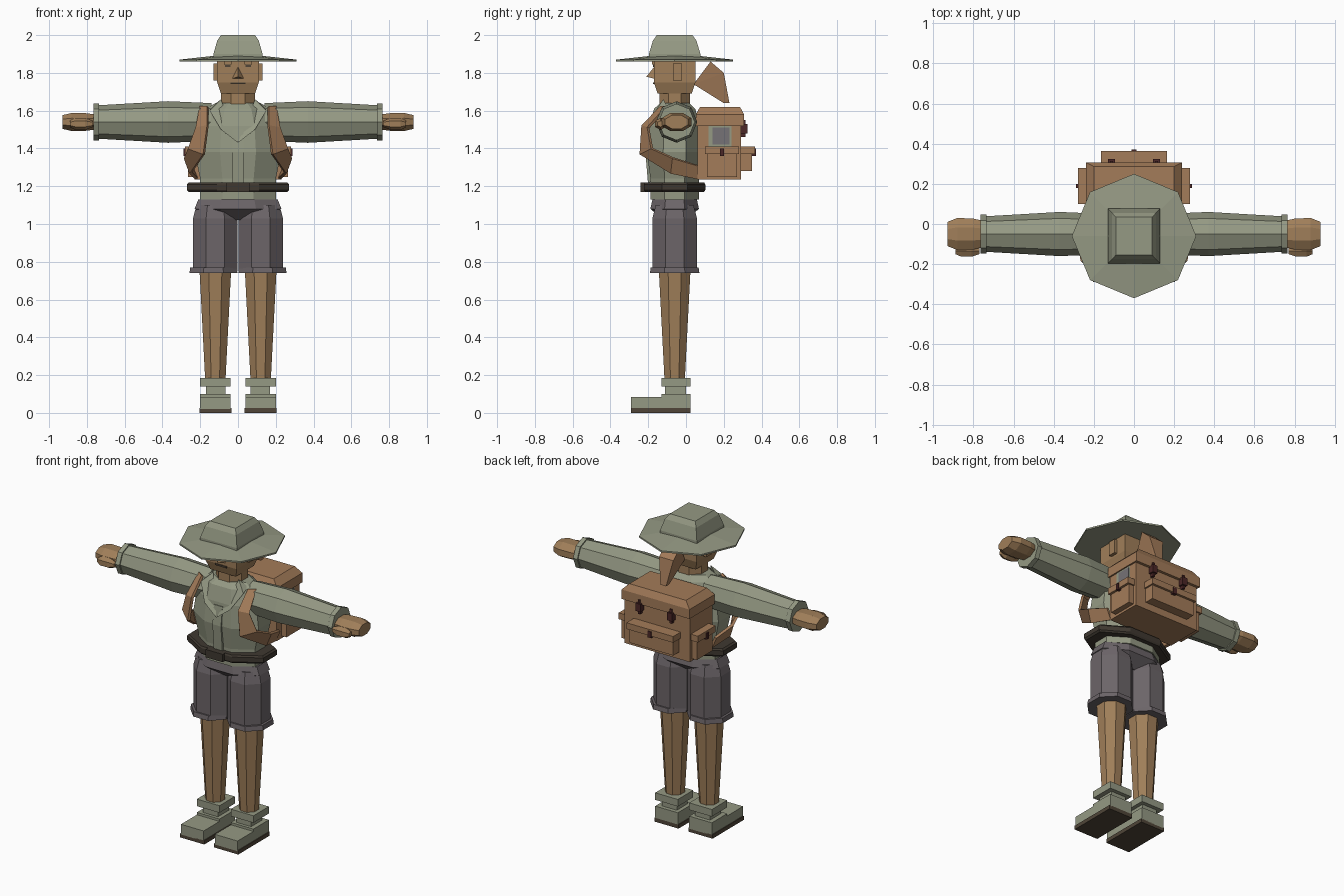
import bpy, bmesh, math
from mathutils import Matrix

default_cube = bpy.data.objects.get("Cube")
if default_cube:
    bpy.data.objects.remove(default_cube, do_unlink=True)


def material(name, red, green, blue):
    mat = bpy.data.materials.new(name)
    mat.use_nodes = True
    colour = (red, green, blue, 1)
    mat.diffuse_color = colour
    mat.node_tree.nodes["Principled BSDF"].inputs["Base Color"].default_value = colour
    return mat


SAGE = material("sage_green", .3, .32, .23)
SLATE = material("slate_grey", .15, .13, .14)
SKIN = material("tan_skin", .35, .21, .1)
LEATHER = material("tan_leather", .37, .2, .1)
BELT = material("dark_brown", .05, .04, .03)
SOLE = material("sole_brown", .08, .06, .04)
BUCKLE = material("oxblood", .07, .02, .02)
GREY = material("pale_grey", .18, .17, .18)


def finish(bm, name, mat):
    bmesh.ops.recalc_face_normals(bm, faces=bm.faces)
    mesh = bpy.data.meshes.new(name)
    bm.to_mesh(mesh)
    bm.free()
    mesh.materials.append(mat)
    part = bpy.data.objects.new(name, mesh)
    bpy.context.collection.objects.link(part)
    return part


def loft(name, mat, centre, profile, depth=1, sides=8, axis="z", flat=True):
    """Stack regular rings; the profile holds (position, radius) pairs."""
    bm = bmesh.new()
    phase = math.pi / sides if flat else 0
    rings = []
    for position, radius in profile:
        reach = radius / math.cos(phase)
        ring = []
        for i in range(sides):
            angle = phase + math.tau * i / sides
            a = centre[0] + reach * math.cos(angle)
            b = centre[1] + reach * depth * math.sin(angle)
            point = (a, b, position) if axis == "z" else (position, a, b)
            ring.append(bm.verts.new(point))
        rings.append(ring)
    for low, high in zip(rings, rings[1:]):
        for i in range(sides):
            bm.faces.new((low[i - 1], low[i], high[i], high[i - 1]))
    bm.faces.new(rings[0])
    bm.faces.new(rings[-1])
    return finish(bm, name, mat)


def hull(name, mat, points):
    bm = bmesh.new()
    verts = [bm.verts.new(point) for point in points]
    bmesh.ops.convex_hull(bm, input=verts)
    bmesh.ops.dissolve_limit(bm, angle_limit=.01, verts=bm.verts, edges=bm.edges)
    return finish(bm, name, mat)


def box(name, mat, xs, ys, zs):
    return hull(name, mat, [(x, y, z) for x in xs for y in ys for z in zs])


def centred_box(name, mat, half_width, ys, zs):
    return box(name, mat, (-half_width, half_width), ys, zs)


def both_sides(points):
    return [(side * x, y, z) for x, y, z in points for side in (-1, 1)]


def ribbon(name, mat, inner, outer, thickness):
    bm = bmesh.new()
    a = [bm.verts.new(point) for point in inner]
    b = [bm.verts.new(point) for point in outer]
    for i in range(1, len(a)):
        bm.faces.new((a[i - 1], a[i], b[i], b[i - 1]))
    solid = finish(bm, name, mat).modifiers.new("thickness", "SOLIDIFY")
    solid.thickness = thickness
    solid.offset = 0


body = (0, -.06)
face_y = -.17

# Hat
brim = 1.86
loft("hat_brim", SAGE, body, [(brim, .31), (brim + .01, .31), (brim + .03, .13)], flat=False)
loft("hat_crown", SAGE, body, [(brim, .13), (1.9, .13), (1.97, .11), (2, .09)],
     depth=1.05, sides=4)

# Head and face
loft("neck", SKIN, body, [(1.5, .09), (1.7, .09)], depth=.9)
loft("head", SKIN, body, [(1.69, .09), (1.75, .11), (brim, .11)], sides=4)
hull("nose", SKIN, [(-.03, face_y, 1.77), (.03, face_y, 1.77),
                    (0, face_y, 1.83), (0, face_y - .04, 1.78)])
face_plate = (face_y - .006, face_y + .003)
centred_box("mouth", SOLE, .04, face_plate, (1.74, 1.75))
box("left_eye", SOLE, (.04, .07), face_plate, (1.83, 1.845))
box("left_brow", SKIN, (.035, .075), (face_y - .01, face_y + .01), (1.845, brim))
box("left_ear", SKIN, (.1, .13), (-.07, -.02), (1.76, 1.85))
hull("ponytail", LEATHER, both_sides([
    (.02, .04, 1.74), (.05, .13, 1.86), (.05, .2, 1.8), (.02, .23, 1.64), (.02, .2, 1.64)]))

# Shirt, collar and belt
loft("shirt", SAGE, body, [(1.13, .2), (1.24, .2), (1.38, .23), (1.52, .21),
                           (1.61, .17), (1.64, .12)], depth=.64)
hull("button_placket", SAGE, both_sides([
    (.03, -.19, 1.2), (.03, -.2, 1.2), (.03, -.215, 1.38), (.03, -.2, 1.5), (.03, -.18, 1.5)]))
hull("left_collar", SAGE, [(.09, -.12, 1.66), (0, -.22, 1.43), (.09, -.21, 1.5),
                           (.15, -.16, 1.6), (.14, -.1, 1.62)])
loft("belt", BELT, body, [(1.17, .26), (1.18, .27), (1.21, .27), (1.22, .26)], depth=.6)
centred_box("belt_buckle", BELT, .06, (-.24, -.2), (1.17, 1.22))

# Shorts and legs
hip = (.12, -.06)
loft("shorts_seat", SLATE, body, [(1.02, .1), (1.08, .23), (1.13, .21)], depth=.56)
loft("left_shorts_leg", SLATE, hip, [(.75, .118), (1.03, .118), (1.1, .1)])
loft("left_shorts_cuff", SLATE, (.13, -.06), [(.74, .127), (.77, .123)], depth=1.03)
loft("left_leg", SKIN, hip, [(.16, .053), (.76, .084)])

# Shoes
shoe_x = (.04, .2)
heel, toe = .025, -.29
box("left_sole", SOLE, (.035, .205), (toe, heel), (0, .025))
box("left_shoe_toe", SAGE, shoe_x, (toe, heel), (.02, .085))
box("left_shoe_heel", SAGE, shoe_x, (-.13, heel), (.02, .1))
box("left_shoe_ankle", SAGE, (.065, .17), (-.11, 0), (.1, .15))
box("left_sock_cuff", SAGE, shoe_x, (-.13, heel), (.14, .185))

# Arms and hands
arm = (-.05, 1.54)
wrist = .765
loft("left_sleeve", SAGE, arm, [(.14, .1), (.37, .11), (wrist, .087)], axis="x", flat=False)
loft("left_sleeve_cuff", SAGE, arm, [(wrist - .03, .097), (wrist, .097)], axis="x", flat=False)
loft("left_hand", SKIN, arm, [(.75, .065), (.8, .077), (.88, .08), (.93, .06)],
     depth=.6, axis="x")
loft("left_thumb", SKIN, (-.135, 1.53), [(.77, .015), (.81, .028), (.86, .028), (.89, .015)],
     sides=6, axis="x")

# Backpack
pack_y, pack_back = .06, .29
centred_box("pack_body", LEATHER, .23, (pack_y, pack_back), (1.235, 1.55))
loft("pack_lid", LEATHER, (0, .18), [(1.52, .24), (1.58, .24), (1.62, .2)], depth=.53, sides=4)
ribbon("left_pack_strap", LEATHER,
       [(.16, -.13, 1.62), (.16, -.23, 1.52), (.18, -.24, 1.37), (.25, -.08, 1.27),
        (.22, pack_y, 1.24)],
       [(.2, -.1, 1.62), (.22, -.2, 1.51), (.26, -.18, 1.4), (.28, -.07, 1.35),
        (.25, pack_y, 1.31)], thickness=.016)

# Pockets with flaps and buckles
flap = (1.37, 1.41)
clasp = (1.36, 1.4)
centred_box("back_pocket", LEATHER, .155, (pack_back, .35), (1.28, flap[0]))
centred_box("back_pocket_flap", LEATHER, .165, (pack_back, .365), flap)
centred_box("back_pocket_buckle", BUCKLE, .013, (pack_back, .37), clasp)
box("left_pocket", LEATHER, (.2, .265), (.11, .27), (1.25, flap[0]))
box("left_pocket_flap", LEATHER, (.2, .28), (.1, .28), flap)
box("left_pocket_buckle", BUCKLE, (.2, .288), (.18, .2), clasp)
box("left_lid_buckle", BUCKLE, (.095, .13), (pack_back, .325), (1.48, 1.53))
box("left_lid_strap", BUCKLE, (.105, .12), (pack_back, .315), (1.46, 1.55))
box("patch_frame", SAGE, (.226, .232), (.12, .24), (1.41, 1.52))
box("patch", GREY, (.228, .235), (.14, .23), (1.42, 1.51))

# Mirror every left part to the right
for left in [part for part in bpy.data.objects if part.name.startswith("left_")]:
    right = left.copy()
    right.name = left.name.replace("left_", "right_")
    right.data = left.data.copy()
    right.data.transform(Matrix.Scale(-1, 4, (1, 0, 0)))
    right.data.flip_normals()
    bpy.context.collection.objects.link(right)
